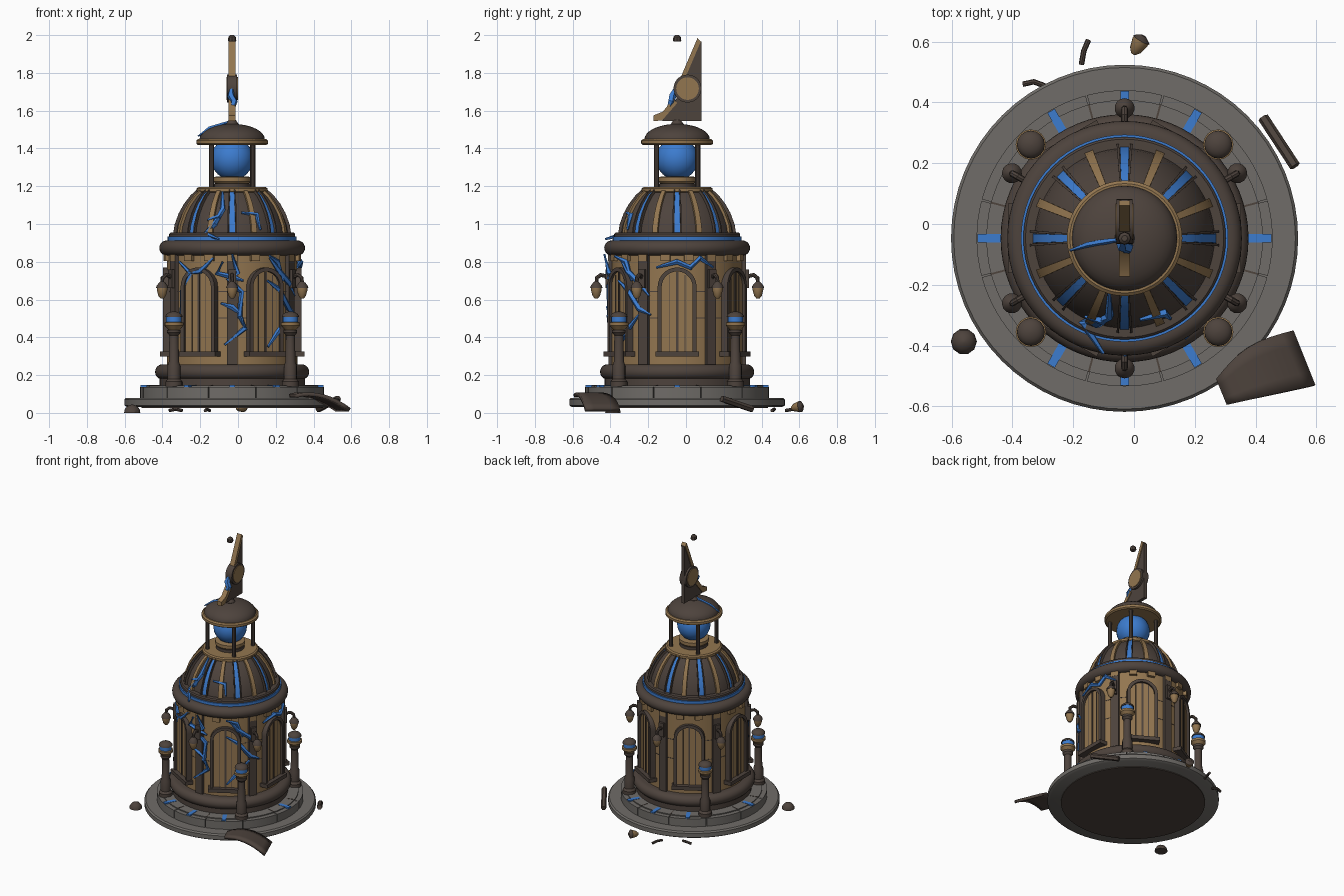
import bpy, bmesh
from math import sin, cos, pi, radians, sqrt
from mathutils import Vector, Matrix

old = bpy.data.objects.get("Cube")
if old:
    bpy.data.objects.remove(old)

CENTRE = Vector((-0.031, -0.047, 0))


def material(name, rgb):
    mat = bpy.data.materials.new(name)
    mat.use_nodes = True
    mat.diffuse_color = (*rgb, 1)
    for node in mat.node_tree.nodes:
        if node.type == 'BSDF_PRINCIPLED':
            node.inputs["Base Color"].default_value = (*rgb, 1)
    return mat


DARK = material("dark bronze", (0.075, 0.056, 0.046))
TAN = material("tan brass", (0.29, 0.18, 0.08))
STONE = material("grey stone", (0.16, 0.15, 0.138))
BLUE = material("glowing blue", (0.045, 0.2, 0.62))


def finish(name, bm, mat, angle=0, r=0, origin=CENTRE):
    """Turn a bmesh into an object whose local +x points outward at the angle."""
    bmesh.ops.recalc_face_normals(bm, faces=bm.faces)
    mesh = bpy.data.meshes.new(name)
    bm.to_mesh(mesh)
    bm.free()
    mesh.materials.append(mat)
    mesh.shade_smooth()
    mesh.set_sharp_from_angle(angle=radians(35))
    obj = bpy.data.objects.new(name, mesh)
    obj.location = origin + Vector((r * cos(angle), r * sin(angle), 0))
    obj.rotation_euler.z = angle
    bpy.context.collection.objects.link(obj)
    return obj


def skin(bm, rings):
    """Bridge closed rings of points and cap both ends."""
    loops = [[bm.verts.new(p) for p in ring] for ring in rings]
    n = len(loops[0])
    for a, b in zip(loops, loops[1:]):
        for i in range(n):
            bm.faces.new((a[i], a[(i + 1) % n], b[(i + 1) % n], b[i]))
    bm.faces.new(loops[0])
    bm.faces.new(loops[-1])


def lathe(name, profile, mat, segs=48, **place):
    bm = bmesh.new()
    skin(bm, [[(max(r, 0.002) * cos(2 * pi * i / segs), max(r, 0.002) * sin(2 * pi * i / segs), z)
               for i in range(segs)] for r, z in profile])
    return finish(name, bm, mat, **place)


def bead(name, r, z, half, mat, bulge=0.04):
    """Rounded moulding around the tower."""
    arc = [radians(a) for a in range(-90, 91, 18)]
    return lathe(name, [(r + bulge * cos(a), z + half * sin(a)) for a in arc], mat, segs=64)


def box(name, lo, hi, mat, **place):
    bm = bmesh.new()
    lo, hi = Vector(lo), Vector(hi)
    bmesh.ops.create_cube(bm, size=1, matrix=Matrix.Translation((lo + hi) / 2)
                          @ Matrix.Diagonal((*(hi - lo), 1)))
    return finish(name, bm, mat, **place)


def tube(name, points, radius, mat, sides=8, taper=False, **place):
    bm = bmesh.new()
    pts = [Vector(p) for p in points]
    rings = []
    for i, p in enumerate(pts):
        d = (pts[min(i + 1, len(pts) - 1)] - pts[max(i - 1, 0)]).normalized()
        u = d.orthogonal() if abs(d.z) > 0.98 else d.cross(Vector((0, 0, 1)))
        u.normalize()
        v = d.cross(u)
        r = radius * (0.4 if taper and i in (0, len(pts) - 1) else 1)
        rings.append([p + r * (u * cos(2 * pi * k / sides) + v * sin(2 * pi * k / sides))
                      for k in range(sides)])
    skin(bm, rings)
    return finish(name, bm, mat, **place)


def plate(name, outline, axis, lo, hi, mat, **place):
    """Extrude a flat outline along x ('x') or z ('z')."""
    bm = bmesh.new()
    put = (lambda a, b, d: (d, a, b)) if axis == 'x' else (lambda a, b, d: (a, b, d))
    skin(bm, [[put(a, b, d) for a, b in outline] for d in (lo, hi)])
    return finish(name, bm, mat, **place)


def turns(count, offset=0):
    return [radians(offset) + 2 * pi * i / count for i in range(count)]


# Stone platform with separate paving blocks and glowing slots
lathe("platform", [(0.555, 0.03), (0.571, 0.04), (0.571, 0.07), (0.562, 0.08)], STONE, segs=64)
lathe("platform_underside", [(0.48, 0.025), (0.48, 0.032)], DARK)
lathe("platform_step", [(0.455, 0.08), (0.455, 0.145)], STONE, segs=64)
half = radians(14.7)
sector = [half * t / 4 for t in range(-4, 5)]
for i, a in enumerate(turns(12)):
    rim = [(0.487 * cos(t), 0.487 * sin(t)) for t in sector]
    inner = [(0.44 * cos(t), 0.44 * sin(t)) for t in reversed(sector)]
    plate("paving_block", rim + inner, 'z', 0.08, 0.138, STONE, angle=a)
    box("paving_seam", (0.4, -0.003, 0.14), (0.456, 0.003, 0.147), DARK, angle=a + pi / 12)
    # Slots are left out beneath the side lanterns
    if i not in (1, 5, 7, 11):
        box("glow_slot", (0.4, -0.014, 0.13), (0.484, 0.014, 0.147), BLUE, angle=a)

# Drum wall and mouldings
lathe("plinth", [(0.385, 0.145), (0.385, 0.185)], DARK)
bead("lower_moulding", 0.368, 0.217, 0.04, DARK)
lathe("wall", [(0.345, 0.2), (0.345, 0.86)], TAN, segs=64)
for z in (0.5, 0.64):
    lathe("wall_seam", [(0.347, z), (0.347, z + 0.004)], DARK, segs=64)
bead("upper_moulding", 0.346, 0.873, 0.04, DARK)
lathe("glow_ring", [(0.341, 0.9), (0.341, 0.933)], BLUE, segs=64)
lathe("dome_kerb", [(0.333, 0.93), (0.333, 0.948), (0.326, 0.955)], DARK, segs=64)
for a in turns(18, 10):
    box("dentil", (0.33, -0.025, 0.805), (0.365, 0.025, 0.84), TAN, angle=a)


def arch(w, low, spring):
    top = [(w * cos(pi * i / 14), spring + w * sin(pi * i / 14)) for i in range(15)]
    return [(w, low)] + top + [(-w, low)]


# Arched windows, built as a frame ring with panel, mullions and sill
for a in turns(6):
    bm = bmesh.new()
    outer, inner = arch(0.103, 0.31, 0.667), arch(0.082, 0.31, 0.667)
    loops = [[bm.verts.new((x, y, z)) for y, z in line]
             for line, x in ((inner, 0.33), (inner, 0.367), (outer, 0.367), (outer, 0.33))]
    for i in range(len(outer) - 1):
        for k in range(4):
            p, q = loops[k], loops[(k + 1) % 4]
            bm.faces.new((p[i], p[i + 1], q[i + 1], q[i]))
    finish("window_frame", bm, DARK, angle=a)
    plate("window_panel", inner, 'x', 0.33, 0.352, TAN, angle=a)
    box("window_mullion", (0.34, -0.006, 0.31), (0.358, 0.006, 0.745), DARK, angle=a)
    for s in (-1, 1):
        box("window_line", (0.34, s * 0.042 - 0.002, 0.31), (0.354, s * 0.042 + 0.002, 0.73), DARK, angle=a)
    box("window_sill", (0.32, -0.115, 0.298), (0.383, 0.115, 0.325), DARK, angle=a)

# Pilasters with hanging lanterns
hook = [(0.36, 0, 0.7), (0.38, 0, 0.725), (0.405, 0, 0.73), (0.425, 0, 0.715), (0.428, 0, 0.685)]
bell = [(0.008, 0.605), (0.02, 0.62), (0.028, 0.65), (0.028, 0.662)]
for a in turns(6, 30):
    box("pilaster", (0.32, -0.028, 0.24), (0.364, 0.028, 0.85), DARK, angle=a)
    box("bracket_plate", (0.35, -0.02, 0.66), (0.38, 0.02, 0.76), DARK, angle=a)
    tube("lantern_arm", hook, 0.011, DARK, angle=a)
    lathe("lantern_bell", bell, TAN, segs=14, angle=a, r=0.428)
    lathe("lantern_cap", [(0.033, 0.66), (0.03, 0.672), (0.018, 0.688), (0.006, 0.698)], DARK, segs=14, angle=a, r=0.428)

# Lamp posts on the platform
post = [(0.045, 0.14), (0.045, 0.165), (0.034, 0.18), (0.034, 0.25), (0.027, 0.27),
        (0.024, 0.41), (0.036, 0.425), (0.036, 0.44)]
cap = [(0.046 * cos(t * pi / 12), 0.507 + 0.03 * sin(t * pi / 12)) for t in range(7)]
for a in turns(4, 45):
    lathe("lamp_post", post, DARK, segs=16, angle=a, r=0.436)
    lathe("lamp_bowl", [(0.03, 0.44), (0.05, 0.462), (0.05, 0.478), (0.036, 0.482)], TAN, segs=16, angle=a, r=0.436)
    lathe("lamp_glow", [(0.041, 0.478), (0.041, 0.512)], BLUE, segs=16, angle=a, r=0.436)
    lathe("lamp_cap", cap, DARK, segs=16, angle=a, r=0.436)

# Ribbed dome with glowing slots sunk between raised edges
dome = [(0.297, 0.945), (0.29, 0.99), (0.268, 1.05), (0.24, 1.1), (0.205, 1.145), (0.168, 1.178)]
lathe("dome", dome, DARK, segs=64)


def dome_strip(name, wide, lift, mat, angle):
    bm = bmesh.new()
    rings = []
    for r, z in dome:
        w = wide * (0.35 + 0.65 * r / 0.297)
        out, up = r + lift, z + lift * 0.5
        rings.append([(r - 0.02, -w, z - 0.01), (out, -w, up), (out, w, up), (r - 0.02, w, z - 0.01)])
    skin(bm, rings)
    finish(name, bm, mat, angle=angle)


for a in turns(8):
    dome_strip("dome_slot", 0.015, 0.005, BLUE, a)
    for s in (-1, 1):
        dome_strip("slot_edge", 0.004, 0.015, DARK, a + s * 0.072)
    dome_strip("dome_rib", 0.015, 0.012, TAN, a + pi / 8)
lathe("dome_collar", [(0.178, 1.165), (0.188, 1.172), (0.188, 1.188), (0.178, 1.195)], TAN)

# Open lantern room with glowing globe
lathe("globe_base", [(0.095, 1.19), (0.095, 1.215)], DARK, segs=32)
lathe("globe_stand", [(0.085, 1.21), (0.1, 1.225), (0.1, 1.248), (0.08, 1.252)], TAN, segs=32)
globe = [radians(t) for t in range(-80, 81, 16)]
lathe("globe", [(0.112 * cos(t), 1.345 + 0.112 * sin(t)) for t in globe], BLUE, segs=32)
for a in turns(4, 45):
    lathe("room_column", [(0.014, 1.19), (0.014, 1.425)], DARK, segs=10, angle=a, r=0.154)
lathe("roof_rim", [(0.18, 1.418), (0.19, 1.425), (0.19, 1.442), (0.18, 1.45)], TAN)
roof = [radians(t) for t in range(0, 91, 10)]
lathe("roof_cap", [(0.173 * cos(t), 1.448 + 0.082 * sin(t)) for t in roof], DARK)
lathe("roof_knob", [(0.03, 1.515), (0.033, 1.53), (0.02, 1.55)], DARK, segs=16)

# Fin with bright leading edge and round boss
fin = [(-0.08, 1.545), (0.128, 1.545), (0.128, 1.965), (0.105, 1.975), (-0.005, 1.66)]
plate("fin", fin, 'x', -0.012, 0.012, DARK)
plate("fin_edge", [(-0.005, 1.72), (0.012, 1.70), (0.125, 1.965), (0.108, 1.985)], 'x', -0.018, 0.018, TAN)
plate("fin_foot", [(-0.125, 1.545), (-0.08, 1.548), (0.0, 1.64), (-0.02, 1.665), (-0.075, 1.595), (-0.125, 1.575)],
      'x', -0.018, 0.018, TAN)
for name, r, depth, mat in (("boss_rim", 0.074, 0.026, DARK), ("boss_face", 0.06, 0.03, TAN)):
    ring = [(0.055 + r * cos(t), 1.717 + r * sin(t)) for t in turns(28)]
    plate(name, ring, 'x', -depth, depth, mat)
lathe("floating_tip", [(0.018, 1.965), (0.022, 1.972), (0.02, 1.99), (0.01, 2.0)], DARK, segs=8)


# Glowing cracks laid over the curved wall and dome
def surface(z):
    if z < 0.83:
        return 0.362
    if z < 0.945:
        return 0.385
    for (r, low), (q, high) in zip(dome, dome[1:]):
        if z <= high:
            return r + (q - r) * (z - low) / (high - low) + 0.01
    return 0.19


def crack(side, *path):
    pts = []
    for h, z in path:
        d = sqrt(max(surface(z) ** 2 - h * h, 0))
        pts.append((h, -d, z) if side == "front" else (d, h, z))
    tube("glow_crack", pts, 0.015, BLUE, sides=5, taper=True)


crack("front", (0, .84), (.03, .74), (-.02, .71), (.05, .64), (.04, .51), (.07, .45), (-.04, .36))
crack("front", (-.06, .58), (0, .56), (.05, .52))
crack("front", (-.05, .8), (-.08, .74), (0, .72), (.06, .7))
crack("front", (-.28, .8), (-.22, .74), (-.26, .66), (-.28, .5))
crack("front", (-.1, .82), (-.17, .75), (-.22, .74))
crack("front", (.2, .82), (.25, .75), (.3, .69), (.33, .62))
crack("front", (.3, .52), (.25, .44), (.19, .35))
crack("front", (-.05, 1.17), (-.05, 1.08), (-.09, 1.0), (-.14, .95), (-.07, .92))
crack("front", (-.13, 1.02), (-.07, 1.04), (-.05, 1.08))
crack("front", (.05, 1.06), (.13, 1.05), (.15, .97))
crack("right", (-.33, .83), (-.27, .8), (-.24, .7))
crack("right", (-.31, .7), (-.26, .65), (-.2, .55), (-.14, .52))
crack("right", (-.11, .77), (0, .8), (.07, .77), (.12, .82), (.19, .77))
tube("roof_crack", [(-.18, -.04, 1.465), (-.12, -.02, 1.507), (-.06, -.01, 1.525), (.01, 0, 1.55)], 0.01, BLUE, sides=5, taper=True)
tube("fin_crack", [(0, -.05, 1.59), (.01, -.03, 1.65), (-.008, -.025, 1.68), (0, 0, 1.73)], 0.02, BLUE, sides=5, taper=True)

# Fallen pieces around the platform
GROUND = Vector((0, 0, 0))
lathe("fallen_cap", [(0.043, 0), (0.04, 0.018), (0.026, 0.036), (0.005, 0.044)], DARK, segs=10, origin=Vector((-0.56, -0.387, 0)))
tube("fallen_beam", [(0.425, 0.35, 0.02), (0.53, 0.19, 0.075)], 0.018, DARK, sides=6, origin=GROUND)
tube("fallen_arm", [(-.15, .605, .012), (-.165, .57, .02), (-.173, .525, .012)], 0.009, DARK, origin=GROUND)
tube("fallen_hook", [(-.365, .46, .012), (-.33, .468, .02), (-.295, .455, .012)], 0.009, DARK, origin=GROUND)
for name, line, mat in (("fallen_bell", bell, TAN), ("fallen_bell_cap", [(0.031, 0.66), (0.01, 0.675)], DARK)):
    piece = lathe(name, [(r, z - 0.635) for r, z in line], mat, segs=14, origin=Vector((0.012, 0.585, 0.03)))
    piece.rotation_euler = (radians(80), 0, radians(150))

# Curved shell fragment resting on the platform edge
bm = bmesh.new()
rows = []
for i in range(9):
    u = i / 8
    a = Vector((0.27, -0.51, 0)).lerp(Vector((0.525, -0.35, 0)), u) + Vector((-0.02, 0.025, 0)) * sin(pi * u)
    b = Vector((0.305, -0.595, 0)).lerp(Vector((0.597, -0.53, 0)), u)
    z = 0.1 + 0.07 * u - 0.145 * u * u
    rows.append([bm.verts.new(a.lerp(b, k / 4) + Vector((0, 0, z))) for k in range(5)])
for p, q in zip(rows, rows[1:]):
    for k in range(4):
        bm.faces.new((p[k], p[k + 1], q[k + 1], q[k]))
shell = finish("fallen_shell", bm, DARK, origin=GROUND)
shell.modifiers.new("thickness", 'SOLIDIFY').thickness = 0.02
